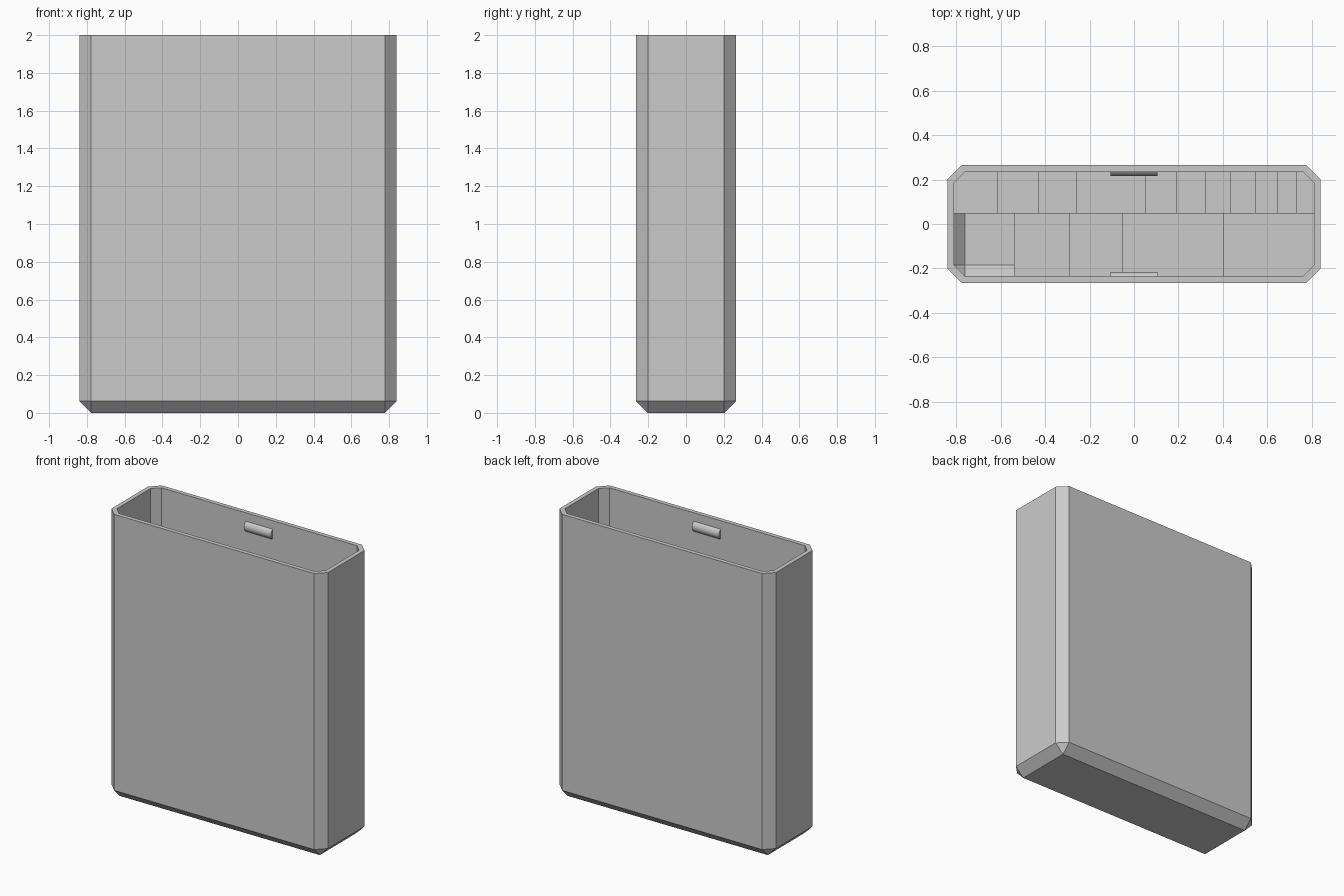
import bpy, bmesh, math

if "Cube" in bpy.data.objects:
    bpy.data.objects.remove(bpy.data.objects["Cube"], do_unlink=True)

grey = bpy.data.materials.new("plain grey")
grey.diffuse_color = (0.6, 0.6, 0.6, 1)
grey.use_nodes = True
grey.node_tree.nodes["Principled BSDF"].inputs["Base Color"].default_value = (0.6, 0.6, 0.6, 1)

HALF_X, HALF_Y, HEIGHT, WALL = 0.84, 0.265, 2.0, 0.03


def finish(bm, name):
    bmesh.ops.recalc_face_normals(bm, faces=bm.faces)
    mesh = bpy.data.meshes.new(name)
    bm.to_mesh(mesh)
    bm.free()
    mesh.materials.append(grey)
    obj = bpy.data.objects.new(name, mesh)
    bpy.context.collection.objects.link(obj)
    return obj


def bevelled_box(name, inset, top, bevel):
    """Box with every edge chamfered except the rim at the top."""
    bm = bmesh.new()
    bmesh.ops.create_cube(bm, size=2)
    for v in bm.verts:
        v.co.x *= HALF_X - inset
        v.co.y *= HALF_Y - inset
        v.co.z = top if v.co.z > 0 else inset
    edges = [e for e in bm.edges if any(v.co.z < top - 0.01 for v in e.verts)]
    bmesh.ops.bevel(bm, geom=edges, offset=bevel, segments=1,
                    profile=0.5, affect='EDGES')
    return finish(bm, name)


def prism(name, points, direction):
    """Extrude a closed outline along a vector."""
    bm = bmesh.new()
    face = bm.faces.new([bm.verts.new(p) for p in points])
    result = bmesh.ops.extrude_face_region(bm, geom=[face])
    moved = [g for g in result["geom"] if isinstance(g, bmesh.types.BMVert)]
    bmesh.ops.translate(bm, verts=moved, vec=direction)
    return finish(bm, name)


def boolean(obj, other, operation):
    mod = obj.modifiers.new(operation.lower(), 'BOOLEAN')
    mod.operation = operation
    mod.object = other
    mod.solver = 'EXACT'
    bpy.context.view_layer.objects.active = obj
    bpy.ops.object.modifier_apply(modifier=mod.name)


# Open case with chamfered edges
case = bevelled_box("case_shell", 0, HEIGHT, 0.063)
cavity = bevelled_box("cavity_cutter", WALL, HEIGHT + 0.2, 0.05)
boolean(case, cavity, 'DIFFERENCE')

# Stepped floors: narrower slots are shallower
trim = bevelled_box("step_trim", WALL / 2, HEIGHT + 0.1, 0.056)


def staircase(name, slots, y0, y1):
    """slots: (left edge, right edge, floor height) from left to right."""
    outline = [(slots[-1][1], y0, 0), (slots[0][0], y0, 0)]
    for left, right, z in slots:
        outline += [(left, y0, z), (right, y0, z)]
    boolean(prism(name, outline, (0, y1 - y0, 0)), trim, 'INTERSECT')


def floor_height(width):
    return 2.0 - (0.5 + 5.45 * width)


def slots_from(edges, shared):
    out = []
    for a, b in zip(edges, edges[1:]):
        out.append((a, b, floor_height((b - a) / shared(a))))
    out[-1] = (out[-1][0], out[-1][1] + 0.1, out[-1][2])
    return out


front = slots_from([-0.54, -0.29, -0.055, 0.4, 0.81],
                   lambda a: 2 if a > -0.1 else 1)
back = slots_from([-0.81, -0.615, -0.43, -0.26, -0.105, 0.05, 0.19, 0.32,
                   0.435, 0.545, 0.645, 0.73, 0.81], lambda a: 1)
back[0] = (-0.9, back[0][1], back[0][2])
staircase("front_steps", front, -0.3, 0.047)
staircase("back_steps", back, 0.047, 0.3)

# Rounded snap ridges near the rim, one on each long wall
for side, label in ((-1, "front"), (1, "back")):
    radius, inner = 0.042, HALF_Y - WALL
    centre = inner + radius - 0.02
    spread = math.acos((radius - 0.022) / radius)
    arc = []
    for i in range(13):
        a = spread * (i / 6 - 1)
        arc.append((-0.105, side * (centre - radius * math.cos(a)),
                    1.905 + radius * math.sin(a)))
    ridge = prism(label + "_snap_ridge", arc, (0.21, 0, 0))
    bpy.ops.object.select_all(action='DESELECT')
    ridge.select_set(True)
    bpy.context.view_layer.objects.active = ridge
    bpy.ops.object.shade_smooth_by_angle(angle=math.radians(30))

# Helpers are no longer needed
for helper in (cavity, trim):
    bpy.data.objects.remove(helper, do_unlink=True)
